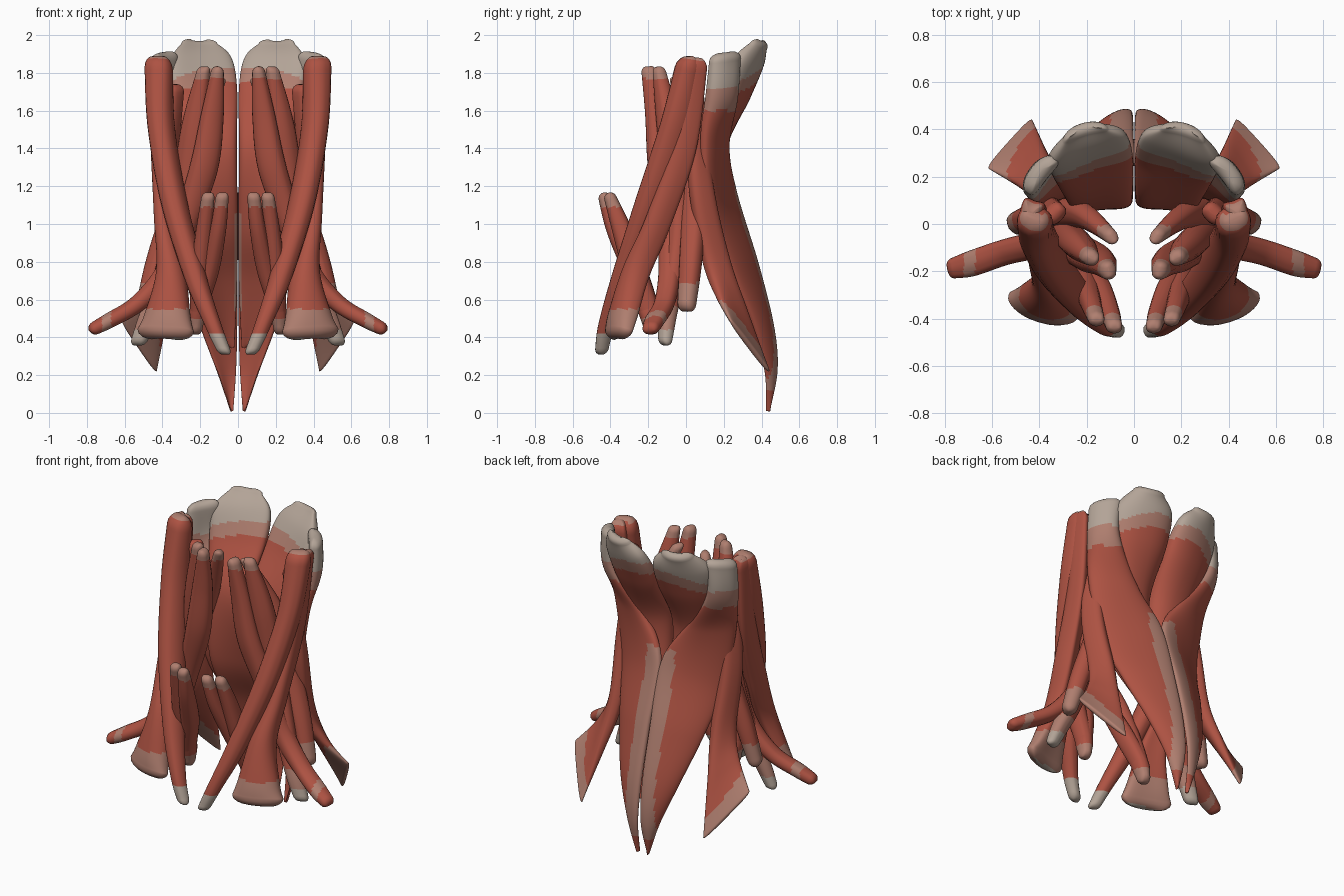
import bpy, bmesh, math
from mathutils import Vector

# ---- materials ----
COLS = [("muscle_red", (0.42, 0.085, 0.055)), ("tendon_pink", (0.43, 0.21, 0.16)),
        ("tendon_grey", (0.45, 0.37, 0.31))]
MATS = []
for n, c in COLS:
    m = bpy.data.materials.new(n)
    m.diffuse_color = (*c, 1)
    MATS.append(m)
RED, PINK, GREY = 0, 1, 2


def spline(st, steps):
    """Smooth interpolation through stations of any dimension."""
    out = []
    for i in range(len(st) - 1):
        p0, p1, p2, p3 = st[max(i - 1, 0)], st[i], st[i + 1], st[min(i + 2, len(st) - 1)]
        for k in range(steps):
            t = k / steps
            out.append([0.5 * (2 * b + (c - a) * t + (2 * a - 5 * b + 4 * c - d) * t * t
                               + (3 * b - a - 3 * c + d) * t ** 3)
                        for a, b, c, d in zip(p0, p1, p2, p3)])
    out.append(list(st[-1]))
    return out


def power(v, e):
    return math.copysign(abs(v) ** e, v)


def strap(name, st, colour, bow=0.0, n=32, steps=12, ripple=0.0, sq=0.75):
    """Loft a muscle through stations (outer edge xyz, inner edge xyz, thickness), mirrored."""
    rows = spline(st, steps)
    A = [Vector(r[0:3]) for r in rows]
    B = [Vector(r[3:6]) for r in rows]
    mid = [(a + b) / 2 for a, b in zip(A, B)]
    rings = []
    last = len(rows) - 1
    for i in range(last + 1):
        T = (mid[min(i + 1, last)] - mid[max(i - 1, 0)]).normalized()
        W = (A[i] - B[i]) / 2
        N = W.cross(T).normalized()
        h = max(rows[i][6], 0.01) / 2
        ring = (mid[i], W, N, h)
        cap = [(mid[i] + T * (h * math.sin(s) * (-1 if i == 0 else 1)),
                W * (1 - (1 - math.cos(s)) * 0.6), N, h * math.cos(s)) for s in (0.4, 0.8, 1.15, 1.45)]
        if i == 0:
            rings += cap[::-1] + [ring]
        elif i == last:
            rings += [ring] + cap
        else:
            rings.append(ring)
    bm = bmesh.new()
    loops = []
    for c, W, N, h in rings:
        loop = []
        for j in range(n):
            th = 2 * math.pi * j / n
            cs, sn = power(math.cos(th), sq), power(math.sin(th), sq)
            g = 1 + ripple * math.cos(8 * th)
            loop.append(bm.verts.new(c + W * cs + N * (sn * h * g + bow * (1 - cs * cs))))
        loops.append(loop)
    for l0, l1 in zip(loops, loops[1:]):
        for j in range(n):
            k = (j + 1) % n
            f = bm.faces.new((l0[j], l0[k], l1[k], l1[j]))
            a = 2 * math.pi * (j + 0.5) / n
            f.material_index = colour(f.calc_center_median(), math.cos(a), math.sin(a))
    for l in (loops[0], loops[-1]):
        f = bm.faces.new(l)
        f.material_index = colour(f.calc_center_median(), 0, 0)
    bmesh.ops.recalc_face_normals(bm, faces=bm.faces)
    me = bpy.data.meshes.new(name)
    bm.to_mesh(me)
    bm.free()
    for m in MATS:
        me.materials.append(m)
    for p in me.polygons:
        p.use_smooth = True
    ob = bpy.data.objects.new(name, me)
    bpy.context.collection.objects.link(ob)
    ob.modifiers.new("mirror", "MIRROR").use_mirror_merge = False
    return ob


def rod(name, pts, colour, d=(1, 0, 0)):
    """Rounder muscle: stations (x, y, z, width, thickness) with a fixed width direction."""
    d = Vector(d).normalized()
    st = []
    for x, y, z, w, t in pts:
        c = Vector((x, y, z))
        st.append([*(c + d * w / 2), *(c - d * w / 2), t])
    return strap(name, st, colour, n=24, sq=0.9, ripple=0.03)


def ends(top, bottom, ctop=PINK, cbot=GREY):
    return lambda p, u, v: ctop if p.z > top else cbot if p.z < bottom else RED


# ---- deep back-of-neck muscle with broad skull tendon ----
strap("deep_nape_muscle", [
    (0.30, 0.35, 1.955, 0.11, 0.405, 1.95, 0.06),
    (0.36, 0.265, 1.86, 0.035, 0.38, 1.87, 0.11),
    (0.345, 0.21, 1.7, 0.006, 0.29, 1.7, 0.13),
    (0.28, 0.11, 1.4, 0.006, 0.12, 1.4, 0.15),
    (0.26, 0.09, 1.0, 0.006, 0.19, 1.0, 0.12),
    (0.21, 0.22, 0.7, 0.006, 0.31, 0.7, 0.07),
    (0.09, 0.38, 0.38, 0.02, 0.42, 0.35, 0.03)],
    lambda p, u, v: GREY if p.z > 1.83 - 0.35 * max(p.x - 0.16, 0) else
    PINK if p.z > 1.75 - 0.3 * max(p.x - 0.16, 0) else
    PINK if u < -0.8 and 0.55 < p.z < 1.05 else RED, bow=0.025, n=44)

# ---- superficial sheet running to a pointed tail, pale strip on the midline ----
strap("nape_sheet_muscle", [
    (0.45, 0.13, 1.86, 0.33, 0.28, 1.88, 0.08),
    (0.445, 0.11, 1.66, 0.33, 0.265, 1.68, 0.09),
    (0.42, 0.09, 1.42, 0.15, 0.21, 1.42, 0.08),
    (0.36, 0.12, 1.05, 0.004, 0.255, 1.17, 0.07),
    (0.29, 0.24, 0.75, 0.004, 0.375, 0.78, 0.06),
    (0.20, 0.36, 0.46, 0.006, 0.455, 0.45, 0.05),
    (0.11, 0.42, 0.22, 0.012, 0.475, 0.22, 0.03),
    (0.04, 0.425, 0.015, 0.025, 0.43, 0.015, 0.01)],
    lambda p, u, v: (GREY if p.z > 1.72 else PINK if p.z > 1.6 else
                     PINK if p.x < 0.1 and v > -0.15 and 0.12 < p.z < 1.25 else RED),
    bow=0.015, n=60, sq=0.7)

# ---- shoulder blade lifter, fanning at the bottom ----
strap("blade_lifter_muscle", [
    (0.37, 0.01, 1.7, 0.30, 0.08, 1.7, 0.08),
    (0.41, 0.02, 1.2, 0.35, 0.14, 1.2, 0.09),
    (0.415, 0.09, 0.82, 0.34, 0.23, 0.8, 0.09),
    (0.49, 0.16, 0.64, 0.38, 0.33, 0.5, 0.07),
    (0.615, 0.235, 0.49, 0.43, 0.44, 0.22, 0.03)],
    lambda p, u, v: PINK if p.z + 0.9 * (p.y - 0.34) - 0.7 * (p.x - 0.52) < 0.45 else RED)

# ---- side-front strap: breastbone head and collarbone head ----
rod("breastbone_head_muscle", [
    (0.42, 0.01, 1.82, 0.15, 0.14), (0.405, -0.06, 1.5, 0.14, 0.17),
    (0.335, -0.19, 1.1, 0.14, 0.17), (0.22, -0.335, 0.7, 0.12, 0.13),
    (0.13, -0.42, 0.46, 0.09, 0.09), (0.08, -0.445, 0.34, 0.075, 0.07)],
    ends(1.87, 0.42), d=(1, 0.4, 0))
strap("collarbone_head_muscle", [
    (0.475, 0.08, 1.82, 0.38, 0.05, 1.82, 0.12),
    (0.455, 0.02, 1.4, 0.36, -0.01, 1.4, 0.13),
    (0.43, -0.11, 1.0, 0.33, -0.16, 1.0, 0.13),
    (0.425, -0.22, 0.74, 0.28, -0.28, 0.74, 0.13),
    (0.49, -0.28, 0.52, 0.255, -0.36, 0.52, 0.12),
    (0.53, -0.30, 0.44, 0.235, -0.39, 0.43, 0.10)],
    lambda p, u, v: GREY if p.z < 0.395 else PINK if p.z < 0.55 or p.z > 1.86 else RED, bow=-0.025)

# ---- side muscles from the upper spine to the ribs and shoulder ----
rod("long_side_muscle", [
    (0.11, -0.195, 1.80, 0.08, 0.07), (0.135, -0.165, 1.58, 0.10, 0.12),
    (0.18, -0.14, 1.3, 0.12, 0.15), (0.28, -0.09, 1.0, 0.13, 0.13),
    (0.375, -0.085, 0.75, 0.12, 0.12), (0.53, -0.115, 0.58, 0.11, 0.09),
    (0.68, -0.165, 0.49, 0.11, 0.08), (0.755, -0.185, 0.45, 0.09, 0.07)],
    lambda p, u, v: PINK if p.z > 1.77 or 0.67 < p.x < 0.72 else RED, d=(0.25, 1, 0.1))
rod("middle_side_muscle", [
    (0.185, -0.14, 1.80, 0.075, 0.07), (0.235, -0.09, 1.5, 0.14, 0.12),
    (0.30, -0.04, 1.05, 0.14, 0.12), (0.395, -0.07, 0.7, 0.12, 0.11),
    (0.475, -0.10, 0.5, 0.11, 0.09), (0.52, -0.11, 0.39, 0.09, 0.07)],
    lambda p, u, v: GREY if p.z < 0.44 else PINK if p.z < 0.56 or p.z > 1.77 else RED, d=(1, 0.5, 0))
rod("rear_side_muscle", [
    (0.10, -0.05, 1.75, 0.07, 0.06), (0.22, 0.04, 1.45, 0.12, 0.10),
    (0.35, 0.04, 1.05, 0.13, 0.11), (0.43, 0.025, 0.8, 0.12, 0.11),
    (0.49, 0.005, 0.58, 0.10, 0.09)],
    ends(1.71, 0.69, PINK, PINK), d=(0.6, 1, 0))

# ---- two-tipped lower front muscle ----
for i, (x, y) in enumerate([(0.085, -0.43), (0.16, -0.40)]):
    rod("lower_front_muscle_%d" % (i + 1), [
        (x, y, 1.135, 0.07, 0.065), (x + 0.02, y + 0.06, 0.97, 0.085, 0.10),
        (0.15 + 0.05 * i, -0.27, 0.75, 0.10, 0.12), (0.21, -0.20, 0.55, 0.09, 0.11),
        (0.22, -0.18, 0.46, 0.07, 0.09)], ends(1.09, 0.50, PINK, PINK))
